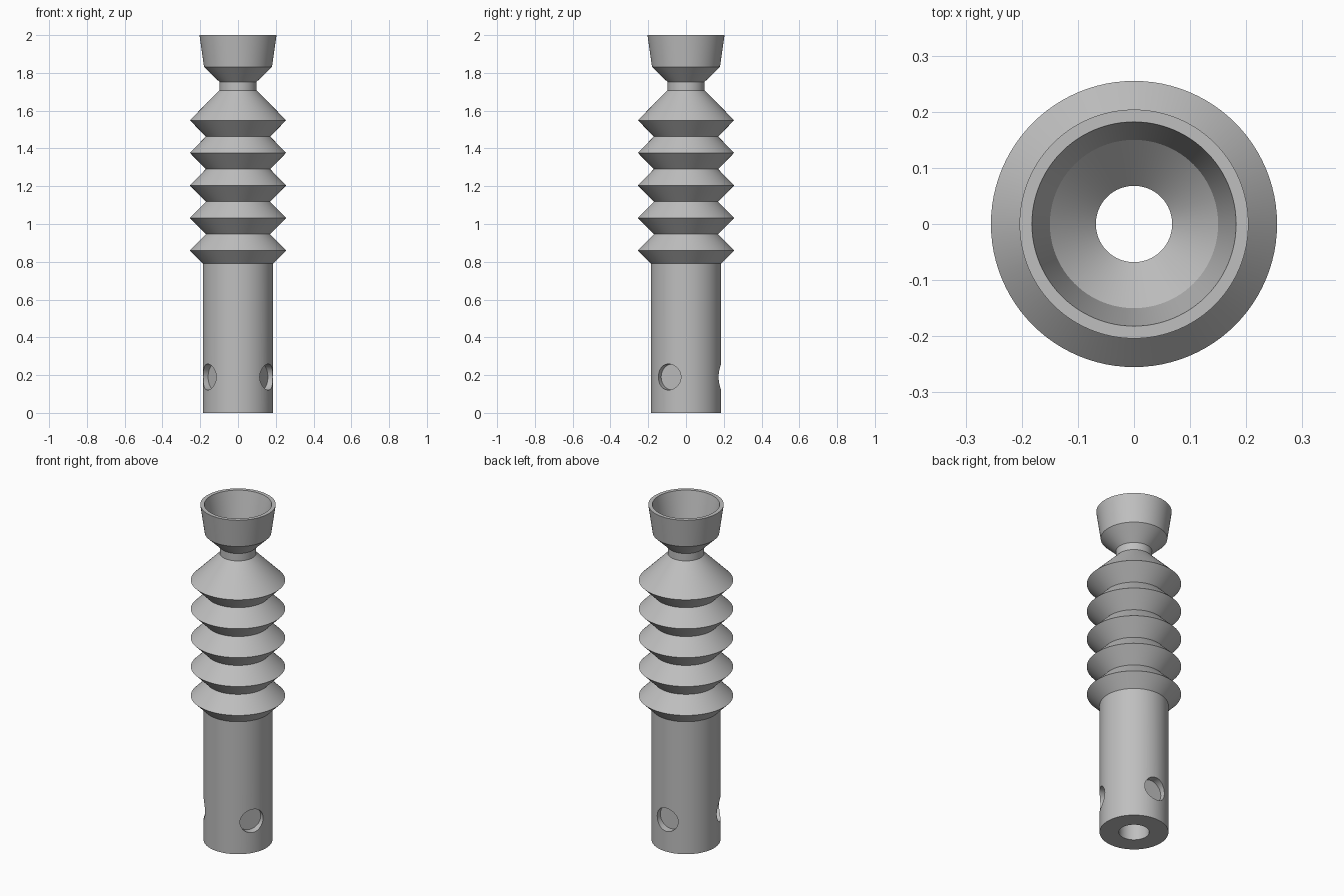
import bpy, bmesh, math
from mathutils import Matrix

if "Cube" in bpy.data.objects:
    bpy.data.objects.remove(bpy.data.objects["Cube"])

SEG = 96

grey = bpy.data.materials.new("plain_grey")
grey.diffuse_color = (0.52, 0.52, 0.52, 1)
grey.use_nodes = True
grey.node_tree.nodes["Principled BSDF"].inputs["Base Color"].default_value = grey.diffuse_color


def lathe(name, profile):
    """Spin a closed (radius, z) profile around the z axis."""
    bm = bmesh.new()
    rings = []
    for i in range(SEG):
        a = 2 * math.pi * i / SEG
        rings.append([bm.verts.new((r * math.cos(a), r * math.sin(a), z)) for r, z in profile])
    n = len(profile)
    for i in range(SEG):
        p, q = rings[i], rings[(i + 1) % SEG]
        for j in range(n):
            k = (j + 1) % n
            bm.faces.new((p[j], q[j], q[k], p[k]))
    bmesh.ops.recalc_face_normals(bm, faces=bm.faces)
    return finish(name, bm)


def finish(name, bm):
    me = bpy.data.meshes.new(name)
    bm.to_mesh(me)
    bm.free()
    me.materials.append(grey)
    ob = bpy.data.objects.new(name, me)
    bpy.context.collection.objects.link(ob)
    return ob


# Sleeve, then the stacked bellows folds
profile = [(0.082, 0), (0.186, 0), (0.186, 0.79)]
pitch, first = 0.1723, 0.86
for i in range(5):
    z = first + i * pitch
    profile.append((0.255, z))
    if i < 4:
        profile.append((0.17, z + pitch / 2))

# Neck and flared cup, outside then inside, then back down the bore
profile += [(0.098, 1.708), (0.098, 1.752), (0.18, 1.832), (0.204, 2.0),
            (0.182, 2.0), (0.15, 1.845), (0.068, 1.765),
            (0.068, 1.70), (0.082, 1.68)]
body = lathe("bellows_body", profile)

# Three shallow round recesses around the foot of the sleeve
bm = bmesh.new()
for deg in (-30, 90, 210):
    m = (Matrix.Rotation(math.radians(deg), 4, 'Z') @ Matrix.Translation((0.243, 0, 0.19))
         @ Matrix.Rotation(math.pi / 2, 4, 'Y'))
    bmesh.ops.create_cone(bm, cap_ends=True, segments=48, radius1=0.069, radius2=0.069,
                          depth=0.2, matrix=m)
cutter = finish("recess_cutter", bm)
cutter.hide_render = True

mod = body.modifiers.new("recesses", 'BOOLEAN')
mod.operation = 'DIFFERENCE'
mod.solver = 'EXACT'
mod.object = cutter
bpy.context.view_layer.objects.active = body
body.select_set(True)
bpy.ops.object.modifier_apply(modifier=mod.name)
bpy.data.objects.remove(cutter)

bpy.ops.object.shade_smooth_by_angle(angle=math.radians(25))
